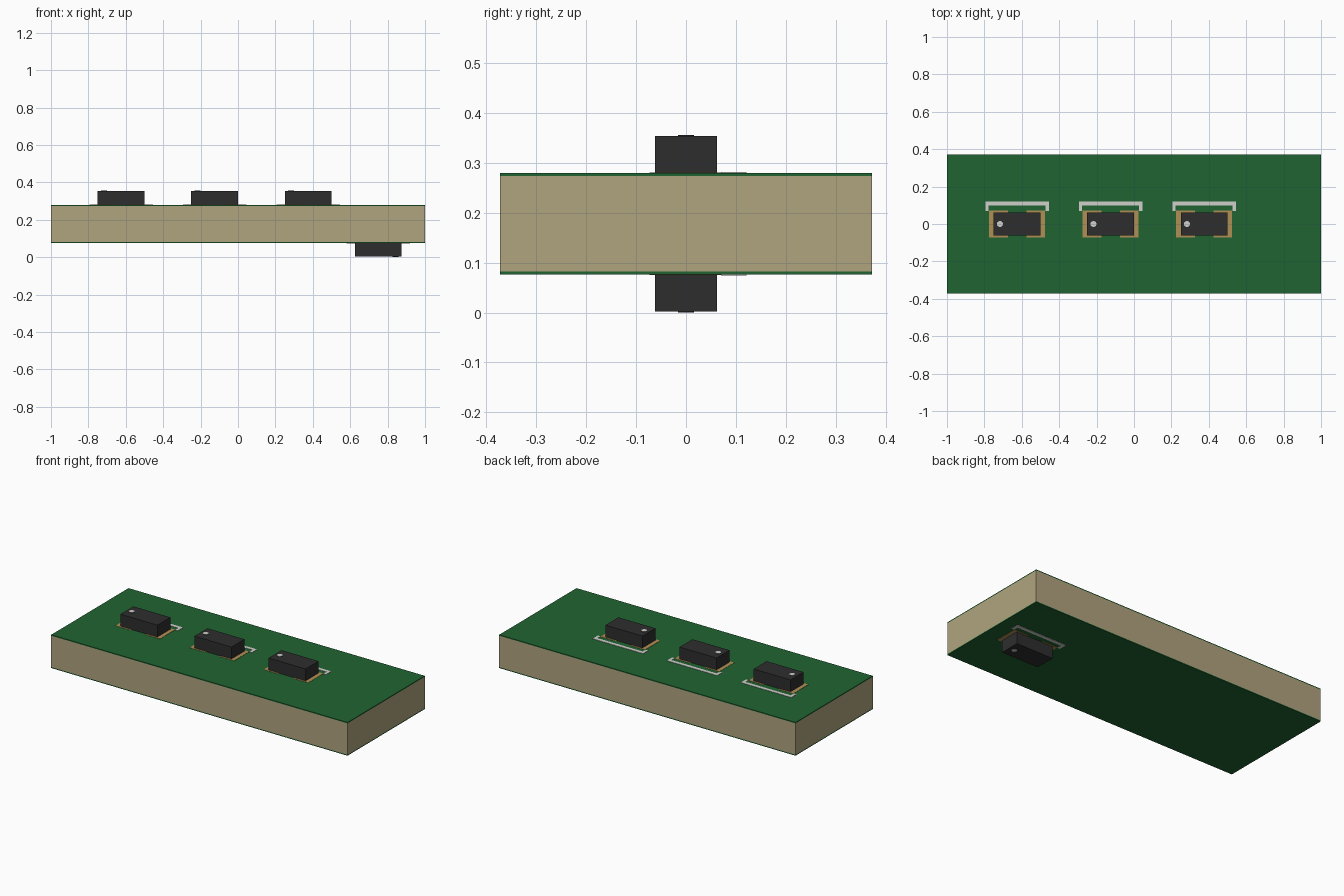
import bpy

cube = bpy.data.objects.get("Cube")
if cube:
    bpy.data.objects.remove(cube, do_unlink=True)


def material(name, rgb):
    mat = bpy.data.materials.new(name)
    mat.use_nodes = True
    color = (*rgb, 1.0)
    mat.diffuse_color = color
    mat.node_tree.nodes["Principled BSDF"].inputs["Base Color"].default_value = color
    return mat


TAN = material("tan laminate", (0.434, 0.371, 0.209))
GREEN = material("green mask", (0.014, 0.127, 0.032))
BLACK = material("black plastic", (0.027, 0.027, 0.027))
GOLD = material("gold pad", (0.434, 0.28, 0.09))
WHITE = material("white ink", (0.63, 0.63, 0.6))

MID = 0.178          # middle height of the board
HALF = 0.1015        # half of the board thickness
CORE = 0.0955        # half of the laminate thickness
BODY_TOP = 0.1755    # chip top, measured from the middle


def box(name, x, y, z, mat):
    """Box spanning the given (low, high) ranges."""
    spans = (x, y, z)
    bpy.ops.mesh.primitive_cube_add(size=1, location=[(a + b) / 2 for a, b in spans])
    obj = bpy.context.object
    obj.name = name
    obj.scale = [abs(b - a) for a, b in spans]
    bpy.ops.object.transform_apply(location=False, rotation=False, scale=True)
    obj.data.materials.append(mat)
    return obj


def component(label, cx, side):
    """Chip with pads, ink outline and marker; side -1 turns it under the board."""
    def part(name, x, y, z, mat):
        box(f"{label}_{name}", [cx + side * v for v in x], y,
            [MID + side * v for v in z], mat)

    part("body", (-0.125, 0.125), (-0.0625, 0.0625), (HALF, BODY_TOP), BLACK)
    for end, s in (("marked", -1), ("plain", 1)):
        part(f"{end}_pad", (s * 0.05, s * 0.15), (-0.073, 0.073),
             (HALF - 0.001, HALF + 0.0015), GOLD)
        part(f"{end}_ink_leg", (s * 0.152, s * 0.17), (0.07, 0.1),
             (HALF - 0.001, HALF + 0.002), WHITE)
    part("ink_bar", (-0.17, 0.17), (0.1, 0.121), (HALF - 0.001, HALF + 0.002), WHITE)

    # Round marker on the chip face
    bpy.ops.mesh.primitive_cylinder_add(
        vertices=24, radius=0.016, depth=0.005,
        location=(cx - side * 0.092, 0, MID + side * (MID - 0.0025)))
    dot = bpy.context.object
    dot.name = f"{label}_marker_dot"
    dot.data.materials.append(WHITE if side else BLACK)
    # Dark rim, white face
    dot.data.materials.append(BLACK)
    for face in dot.data.polygons:
        face.material_index = 0 if abs(face.normal.z) > 0.5 else 1


# Board: laminate core between two thin mask layers
X, Y = (-1, 1), (-0.3725, 0.3725)
box("board_core", X, Y, (MID - CORE, MID + CORE), TAN)
box("top_mask", X, Y, (MID + CORE, MID + HALF), GREEN)
box("bottom_mask", X, Y, (MID - HALF, MID - CORE), GREEN)

# Three chips above, one turned over below
for i, cx in enumerate((-0.625, -0.125, 0.375)):
    component(f"top_chip_{i + 1}", cx, 1)
component("bottom_chip", 0.75, -1)
